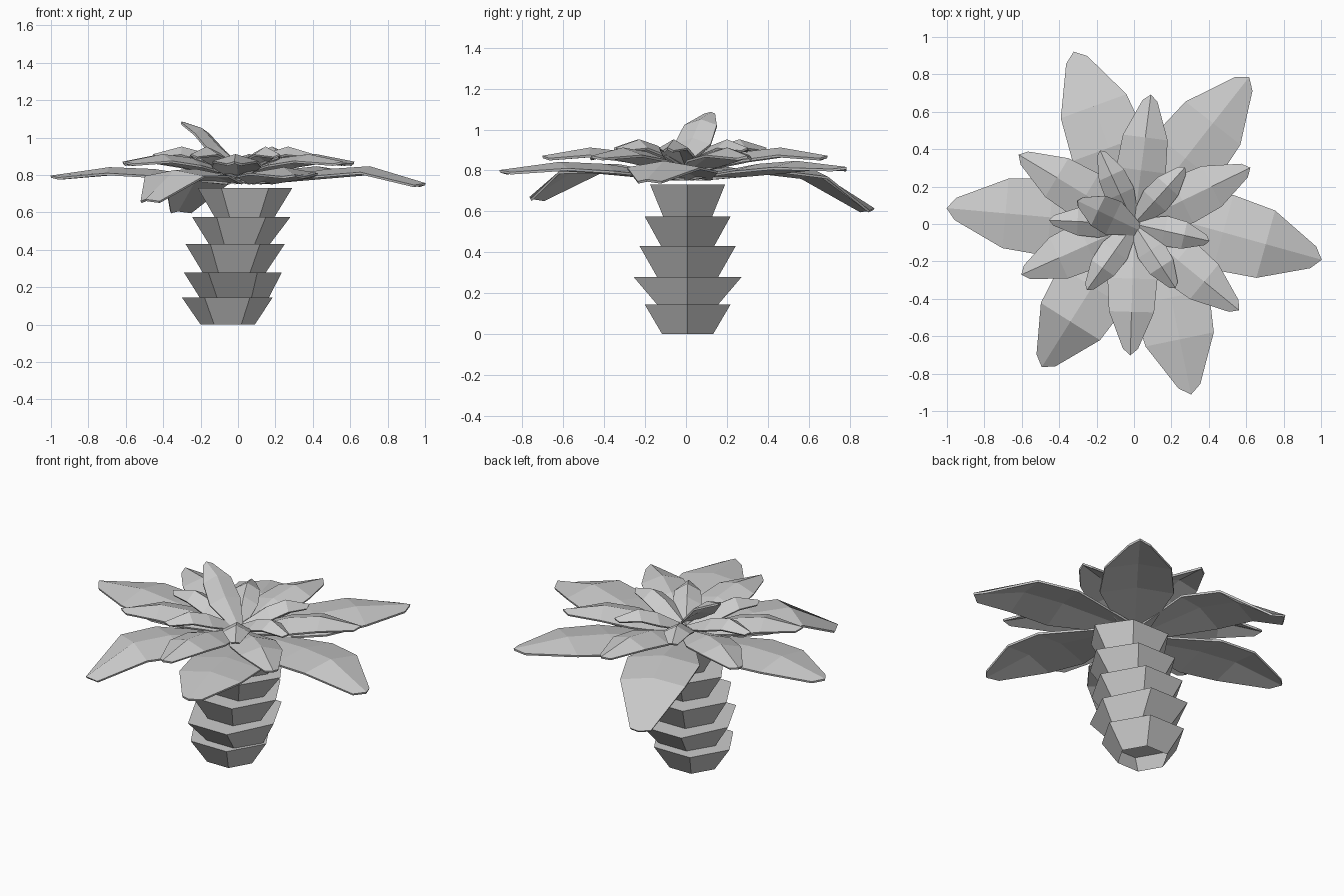
import bpy, math
from mathutils import Vector

cube = bpy.data.objects.get("Cube")
if cube:
    bpy.data.objects.remove(cube)

grey = bpy.data.materials.new("plain grey")
grey.use_nodes = True
colour = (0.6, 0.6, 0.6, 1)
grey.diffuse_color = colour
grey.node_tree.nodes["Principled BSDF"].inputs["Base Color"].default_value = colour


def add_mesh(name, verts, faces):
    mesh = bpy.data.meshes.new(name)
    mesh.from_pydata(verts, [], faces)
    mesh.materials.append(grey)
    obj = bpy.data.objects.new(name, mesh)
    bpy.context.collection.objects.link(obj)
    return obj


def hexagon(x0, x1, y_half, z):
    mid, rx, ry = (x0 + x1) / 2, (x1 - x0) / 2, y_half / math.sin(math.pi / 3)
    return [(mid + rx * math.cos(i * math.pi / 3),
             0.008 + ry * math.sin(i * math.pi / 3), z) for i in range(6)]


# Trunk: flared six-sided cups, each bottom and top as (x min, x max, y half)
cups = [((-.20, .09, .125), (-.30, .185, .21)),
        ((-.205, .165, .15), (-.29, .235, .265)),
        ((-.19, .15, .15), (-.28, .25, .235)),
        ((-.155, .17, .13), (-.245, .28, .21)),
        ((-.125, .195, .12), (-.215, .29, .183))]
levels = [0, .145, .28, .43, .575, .73]
for i, (low, high) in enumerate(cups):
    verts = hexagon(*low, levels[i]) + hexagon(*high, levels[i + 1])
    faces = [(k, (k + 1) % 6, (k + 1) % 6 + 6, k + 6) for k in range(6)]
    faces.append(tuple(range(6, 12)))
    add_mesh(f"trunk_cup_{i + 1}", verts, faces)


# Leaf: ridged blade along base to tip; stations are (along, half width share)
STATIONS = [(0, .3), (.42, 1), (.67, .9), (.95, .28)]


def leaf(name, base, tip, heights, width, drop):
    base, tip = Vector(base), Vector(tip)
    axis = tip - base
    side = Vector((-axis.y, axis.x)).normalized() * width
    verts = []
    for (t, w), z in zip(STATIONS, heights):
        ridge = base + axis * (1 if t > .9 else t)
        edge = base + axis * t
        for s in (1, 0, -1):
            p = edge + side * w * s if s else ridge
            verts.append((p.x, p.y, z - drop * w * abs(s)))
    faces = []
    for r in range(0, 9, 3):
        for c in (0, 1):
            faces.append((r + c, r + c + 3, r + c + 4, r + c + 1))
    obj = add_mesh(name, verts, faces)
    solid = obj.modifiers.new("thickness", 'SOLIDIFY')
    solid.thickness = 0.012
    solid.offset = -1
    return obj


# Lower tier: six broad leaves with their own droop
lower = [((.10, .06), (1.0, -.19), (.76, .82, .835, .745)),
         ((.03, .04), (.615, .785), (.76, .82, .835, .805)),
         ((0, .04), (-.32, .915), (.76, .82, .79, .605)),
         ((-.05, 0), (-1.0, .085), (.76, .82, .83, .785)),
         ((-.03, -.03), (-.49, -.76), (.76, .82, .815, .66)),
         ((.12, -.02), (.305, -.91), (.76, .82, .83, .79))]
for i, (base, tip, heights) in enumerate(lower):
    leaf(f"lower_leaf_{i + 1}", base, tip, heights, .205, .035)

# Middle tier: six narrower leaves
middle = [(.09, .69), (.62, .30), (.56, -.46), (-.02, -.70), (-.6, -.27), (-.615, .37)]
for i, tip in enumerate(middle):
    leaf(f"middle_leaf_{i + 1}", (0, 0), tip, (.79, .88, .90, .86), .13, .04)

# Upper tier: six short, strongly ridged leaves
upper = [(-.18, .39), (.27, .30), (.40, -.09), (.22, -.34), (-.25, -.35), (-.45, .02)]
for i, tip in enumerate(upper):
    leaf(f"upper_leaf_{i + 1}", (0, 0), tip, (.81, .91, .94, .90), .075, .045)

# Heart: one leaf standing up out of the crown
leaf("heart_leaf", (.02, -.03), (-.305, .125), (.83, .95, 1.04, 1.075), .095, .03)
